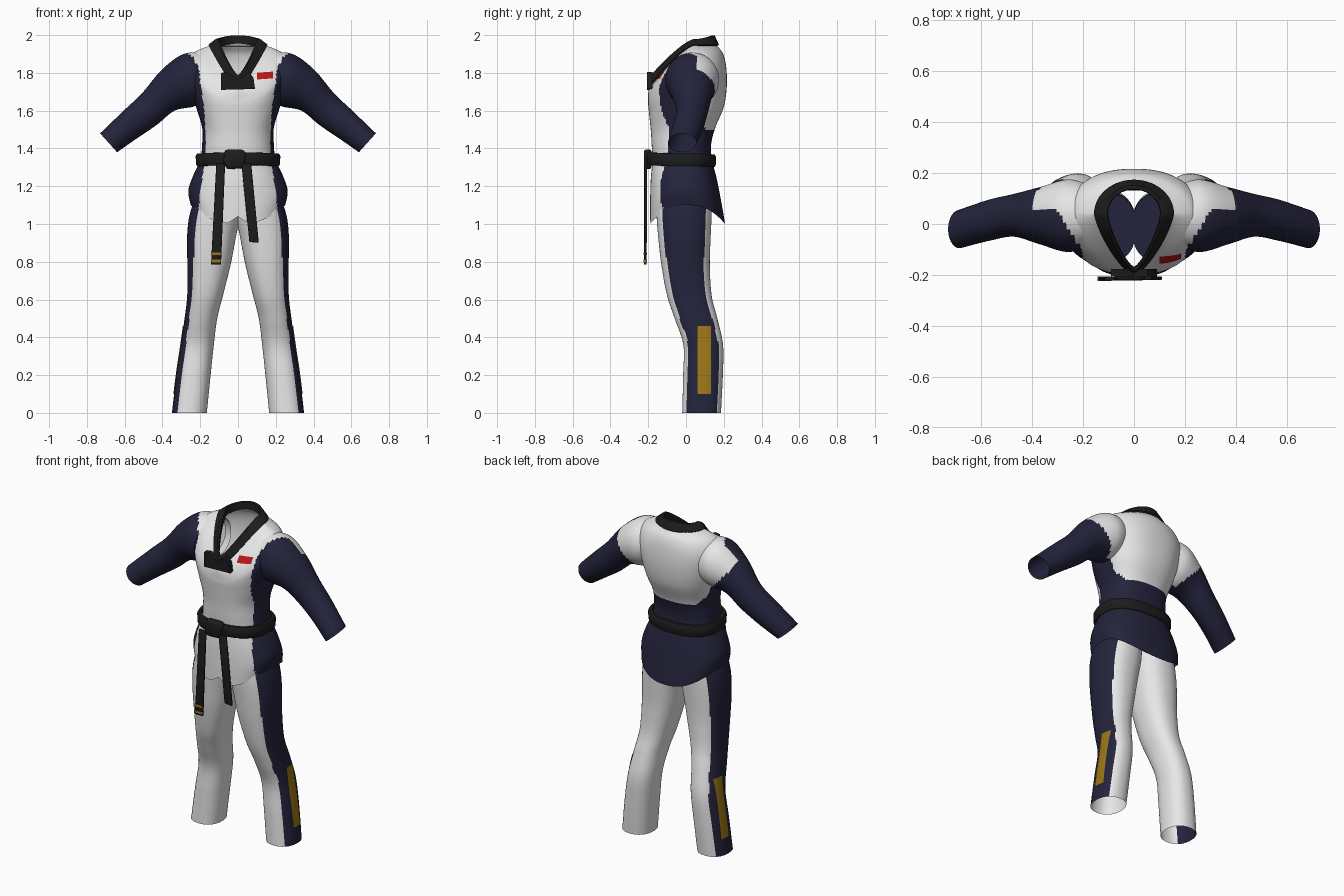
import bpy, bmesh, math
from mathutils import Vector
from mathutils.bvhtree import BVHTree

if "Cube" in bpy.data.objects:
    bpy.data.objects.remove(bpy.data.objects["Cube"])

def material(name, r, g, b):
    m = bpy.data.materials.new(name)
    m.diffuse_color = (r, g, b, 1)
    m.use_nodes = True
    m.node_tree.nodes["Principled BSDF"].inputs["Base Color"].default_value = m.diffuse_color
    return m

WHITE = material("white cloth", .8, .8, .8)
NAVY = material("navy cloth", .017, .017, .045)
BLACK = material("black trim", .012, .012, .012)
GOLD = material("gold trim", .32, .18, .008)
RED = material("red patch", .5, .008, .008)

def make(name, bm, mats, rule=None):
    bmesh.ops.recalc_face_normals(bm, faces=bm.faces)
    for f in bm.faces:
        f.smooth = True
        if rule:
            f.material_index = rule(f.calc_center_median())
    me = bpy.data.meshes.new(name)
    bm.to_mesh(me)
    bm.free()
    ob = bpy.data.objects.new(name, me)
    bpy.context.collection.objects.link(ob)
    for m in mats:
        me.materials.append(m)
    bpy.context.view_layer.objects.active = ob
    ob.select_set(True)
    bpy.ops.object.shade_smooth_by_angle(angle=math.radians(45))
    ob.select_set(False)
    return ob

def spline(rows, steps):
    """Catmull-Rom interpolation between whole rings of points."""
    out = []
    for i in range(len(rows) - 1):
        a, b, c, d = rows[max(i - 1, 0)], rows[i], rows[i + 1], rows[min(i + 2, len(rows) - 1)]
        for k in range(steps):
            t = k / steps
            out.append([(2 * q + (r - p) * t + (2 * p - 5 * q + 4 * r - s) * t * t
                         + (3 * q - p - 3 * r + s) * t ** 3) / 2 for p, q, r, s in zip(a, b, c, d)])
    return out + [rows[-1]]

def loft(name, rows, mats, rule=None, steps=1, cap_end=False):
    bm = bmesh.new()
    vs = [[bm.verts.new(p) for p in row] for row in spline(rows, steps)]
    n = len(rows[0])
    for a, b in zip(vs, vs[1:]):
        for i in range(n):
            j = (i + 1) % n
            bm.faces.new((a[i], a[j], b[j], b[i]))
    if cap_end:
        bm.faces.new(vs[-1])
    return make(name, bm, mats, rule)

def power(v, p):
    return math.copysign(abs(v) ** p, v)

def oval(rx, yf, ym, yb, zf, zs, zb, p=.85, n=128, grow=0, lift=0):
    """Ring with its own front, side and back heights; p shapes the front half."""
    pts = []
    for i in range(n):
        a = 2 * math.pi * i / n
        c, s = math.cos(a), math.sin(a)
        q = p if s < 0 else min(p, 1)
        y, z = (yf - grow, zf) if s < 0 else (yb + grow, zb)
        pts.append(Vector(((rx + grow) * power(c, q), ym + (y - ym) * abs(s) ** q,
                           zs + (z - zs) * s * s + lift)))
    return pts

def lerp_table(table, z):
    for (z0, v0), (z1, v1) in zip(table, table[1:]):
        if z <= z1:
            return v0 + (v1 - v0) * max(0, (z - z0) / (z1 - z0))
    return table[-1][1]

# Jacket colours: white front panel and back yoke, navy elsewhere
PANEL = [(1, .22), (1.3, .182), (1.42, .17), (1.6, .178), (1.75, .2), (1.9, .21)]

def jacket_rule(c):
    x = abs(c.x)
    if c.y > .06:
        return 0 if c.z > 1.5 and x < min(.4, .15 + .85 * (c.z - 1.5)) else 1
    edge = lerp_table(PANEL, c.z) + (.6 * max(0, c.y + .1) if c.z > 1.78 else 0)
    return 0 if x < edge and (c.y < -.03 or c.z > 1.78) else 1

# Jacket body, from the hem to the neckline
COLLAR_EDGE = (.148, -.197, .04, .165, 1.715, 1.945, 1.945, 1.5)
NECKLINE = (.112, -.178, .04, .145, 1.775, 1.965, 1.985, 1.5)
body = [oval(*r) for r in (
    (.25, -.19, .01, .207, 1.0, 1.1, 1.0),
    (.263, -.19, 0, .188, 1.11, 1.175, 1.11),
    (.24, -.187, 0, .165, 1.23, 1.25, 1.23),
    (.2, -.178, 0, .138, 1.34, 1.34, 1.34),
    (.19, -.182, 0, .133, 1.42, 1.42, 1.42),
    (.19, -.186, 0, .155, 1.49, 1.51, 1.51),
    (.222, -.195, .01, .2, 1.58, 1.62, 1.62),
    (.25, -.2, .02, .216, 1.63, 1.73, 1.73),
    (.265, -.2, .03, .213, 1.66, 1.83, 1.83, .9),
    (.235, -.2, .04, .197, 1.69, 1.905, 1.9, 1.1),
    COLLAR_EDGE, NECKLINE)]
for p in body[0]:          # small notch where the front flaps meet
    if p.y < 0:
        p.z += max(0, .04 - abs(p.x) * .7)
jacket = loft("jacket_body", body, [WHITE, NAVY], jacket_rule, 8)

# Collar band folded over the neckline
loft("collar", [oval(*COLLAR_EDGE, lift=-.004), oval(*COLLAR_EDGE, grow=.009, lift=.004),
                oval(*NECKLINE, grow=.007, lift=.014), oval(*NECKLINE, grow=-.008, lift=.014),
                oval(*NECKLINE, grow=-.01, lift=-.03)], [BLACK], steps=1)

# Sleeves: top x, z, bottom x, z, front y, back y
SLEEVE = ((.15, 1.9, .14, 1.68, -.07, .14), (.28, 1.903, .225, 1.625, -.11, .175),
          (.40, 1.82, .335, 1.6, -.08, .145), (.51, 1.69, .43, 1.525, -.05, .118),
          (.6, 1.605, .54, 1.45, -.066, .095), (.73, 1.48, .64, 1.38, -.095, .055))

def sleeve_ring(side, tx, tz, bx, bz, yf, yb, n=64):
    mid, half = Vector(((tx + bx) / 2, (yf + yb) / 2, (tz + bz) / 2)), Vector(((tx - bx) / 2, 0, (tz - bz) / 2))
    pts = []
    for i in range(n):
        a = 2 * math.pi * i / n
        p = mid + half * math.cos(a) + Vector((0, (yb - yf) / 2 * math.sin(a), 0))
        pts.append(Vector((p.x * side, p.y, p.z)))
    return pts

# Trouser legs: height, inner x, outer x, front y, back y
LEG = ((0, .165, .35, -.02, .185), (.2, .145, .326, -.015, .195), (.36, .128, .302, -.014, .196),
       (.5, .11, .283, -.06, .166), (.62, .08, .269, -.1, .136), (.78, .04, .268, -.13, .126),
       (.92, .013, .27, -.146, .13), (1.03, -.008, .26, -.155, .135), (1.12, -.008, .235, -.155, .135),
       (1.25, -.008, .2, -.15, .12))

def leg_ring(side, z, xi, xo, yf, yb):
    m = (yf + yb) / 2
    return [Vector((side * (p.x + (xi + xo) / 2), p.y, z))
            for p in oval((xo - xi) / 2, yf, m, yb, z, z, z, .88, 80)]

MIDDLE = [(r[0], (r[1] + r[2]) / 2) for r in LEG]
RADIUS = [(r[0], (r[2] - r[1]) / 2) for r in LEG]

def leg_rule(c):
    if c.z > 1.2:
        return 1
    return int(abs(c.x) - lerp_table(MIDDLE, c.z) > .71 * lerp_table(RADIUS, c.z))

def decal(name, target, origin, u, v, ray, nu, nv, mat, offset=.004):
    """Thin patch laid on a surface by projecting a grid along a ray."""
    me = target.data
    tree = BVHTree.FromPolygons([w.co for w in me.vertices], [f.vertices for f in me.polygons])
    o, u, v, ray = map(Vector, (origin, u, v, ray))
    bm = bmesh.new()
    grid = []
    for i in range(nu + 1):
        row = []
        for j in range(nv + 1):
            start = o + u * (i / nu) + v * (j / nv)
            hit = tree.ray_cast(start, ray)[0]
            row.append(bm.verts.new((hit or start + ray * .5) - ray * offset))
        grid.append(row)
    for a, b in zip(grid, grid[1:]):
        for j in range(nv):
            f = bm.faces.new((a[j], a[j + 1], b[j + 1], b[j]))
            f.normal_update()
            if f.normal.dot(ray) > 0:
                f.normal_flip()
    bm.normal_update()
    me = bpy.data.meshes.new(name)
    bm.to_mesh(me)
    bm.free()
    me.materials.append(mat)
    bpy.context.collection.objects.link(bpy.data.objects.new(name, me))

for side, label in ((1, "left"), (-1, "right")):
    loft(label + "_sleeve", [sleeve_ring(side, *r) for r in SLEEVE], [WHITE, NAVY], jacket_rule, 10)
    leg = loft(label + "_trouser_leg", [leg_ring(side, *r) for r in LEG], [WHITE, NAVY], leg_rule, 7, True)
    # Gold panel on the outer shin
    decal(label + "_shin_panel", leg, (side, .062, .1), (0, .07, 0), (0, 0, .36), (-side, 0, 0), 4, 16, GOLD)

# Chest patch
decal("chest_patch", jacket, (.1, -1, 1.765), (.085, 0, .006), (0, 0, .036), (0, 1, 0), 8, 4, RED)

# Belt: rounded band round the waist
BELT = ((-.006, -.034), (.01, -.033), (.016, -.02), (.017, .02), (.01, .033), (-.006, .034))
loft("belt", [oval(.207, -.192, 0, .142, 1.345, 1.34, 1.335, grow=g, lift=h) for g, h in BELT], [BLACK])

def slab(name, corners, y, thick, mat, bevel=.004):
    """Flat prism from front-view corners (x, z)."""
    bm = bmesh.new()
    face = bm.faces.new([bm.verts.new((x, y, z)) for x, z in corners])
    ext = bmesh.ops.extrude_face_region(bm, geom=[face])["geom"]
    bmesh.ops.translate(bm, vec=(0, thick, 0), verts=[g for g in ext if isinstance(g, bmesh.types.BMVert)])
    if bevel:
        bmesh.ops.bevel(bm, geom=bm.edges[:], offset=bevel, segments=2, affect='EDGES', profile=.5)
    return make(name, bm, [mat])

# Collar overlap, belt knot and hanging belt ends
slab("collar_overlap", [(-.09, 1.71), (.09, 1.715), (.082, 1.775), (.055, 1.805), (0, 1.765), (-.055, 1.805), (-.09, 1.8)],
     -.207, .03, BLACK, 0)
slab("belt_knot", [(-.06, 1.29), (.03, 1.295), (.045, 1.38), (.02, 1.395), (-.07, 1.393), (-.078, 1.33)],
     -.222, .04, BLACK, .012)
slab("long_belt_end", [(-.143, .785), (-.09, .785), (-.068, 1.32), (-.115, 1.32)], -.222, .014, BLACK)
slab("short_belt_end", [(.06, .905), (.11, .9), (.07, 1.32), (.018, 1.32)], -.22, .014, BLACK)
for i, z in enumerate((.797, .836)):
    slab("belt_end_stripe_%d" % (i + 1), [(-.143, z), (-.089, z), (-.089, z + .014), (-.143, z + .014)],
         -.224, .018, GOLD, 0)
